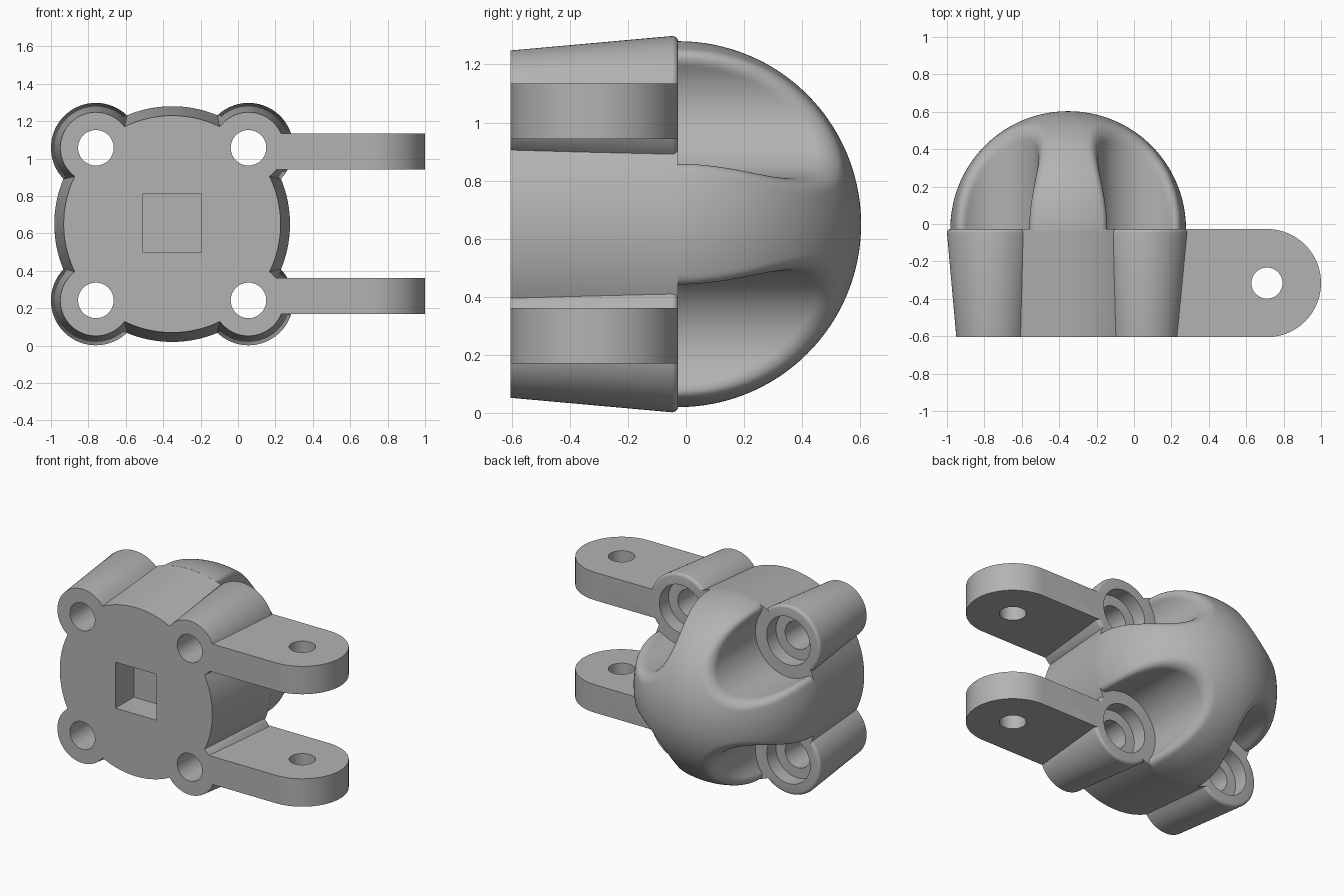
import bpy, bmesh
from math import cos, sin, pi, radians
from mathutils import Vector, Matrix

old = bpy.data.objects.get("Cube")
if old:
    bpy.data.objects.remove(old, do_unlink=True)

CX, CZ = -0.352, 0.65          # body axis
OFF = 0.408                    # boss offset from the body axis
FRONT, BACK = -0.605, -0.027   # ends of the housing
R_DOME, R_GROOVE, FILLET = 0.63, 0.25, 0.05
CENTRE = Vector((CX, BACK, CZ))

grey = bpy.data.materials.new("plain grey")
grey.use_nodes = True
grey.diffuse_color = (0.45, 0.45, 0.45, 1)
grey.node_tree.nodes["Principled BSDF"].inputs["Base Color"].default_value = grey.diffuse_color


def make(name, bm):
    bmesh.ops.recalc_face_normals(bm, faces=bm.faces)
    mesh = bpy.data.meshes.new(name)
    bm.to_mesh(mesh)
    bm.free()
    mesh.materials.append(grey)
    ob = bpy.data.objects.new(name, mesh)
    bpy.context.collection.objects.link(ob)
    return ob


def lathe(name, profile, x, z, steps=96):
    """Solid of revolution about an axis along y, from (radius, y) points."""
    bm = bmesh.new()
    rings = [[bm.verts.new((x + r * cos(2 * pi * i / steps), y, z + r * sin(2 * pi * i / steps)))
              for i in range(steps)] for r, y in profile]
    for a, b in zip(rings, rings[1:]):
        for i in range(steps):
            j = (i + 1) % steps
            bm.faces.new((a[i], a[j], b[j], b[i]))
    bm.faces.new(rings[0])
    bm.faces.new(rings[-1])
    return make(name, bm)


def prism(name, outline, z0, z1):
    """Upright prism from an outline in x and y."""
    bm = bmesh.new()
    face = bm.faces.new([bm.verts.new((x, y, z0)) for x, y in outline])
    top = bmesh.ops.extrude_face_region(bm, geom=[face])["geom"]
    bmesh.ops.translate(bm, vec=(0, 0, z1 - z0),
                        verts=[v for v in top if isinstance(v, bmesh.types.BMVert)])
    return make(name, bm)


def apply_modifiers(ob):
    graph = bpy.context.evaluated_depsgraph_get()
    mesh = bpy.data.meshes.new_from_object(ob.evaluated_get(graph))
    ob.modifiers.clear()
    ob.data = mesh


def combine(ob, tools, operation):
    """Boolean each tool into the object, then discard the tools."""
    for tool in tools:
        mod = ob.modifiers.new("combine", "BOOLEAN")
        mod.operation, mod.solver, mod.object = operation, "EXACT", tool
        apply_modifiers(ob)
        bpy.data.objects.remove(tool, do_unlink=True)


def smooth(ob, degrees):
    bpy.ops.object.select_all(action="DESELECT")
    ob.select_set(True)
    bpy.context.view_layer.objects.active = ob
    bpy.ops.object.shade_smooth_by_angle(angle=radians(degrees))


corners = [(CX + sx * OFF, CZ + sz * OFF) for sx in (-1, 1) for sz in (-1, 1)]

# Tapered drum
housing = lathe("housing", [(0.58, FRONT), (R_DOME, BACK)], CX, CZ, 128)

# Tapered screw bosses with a rounded back rim
rim = [(0.22 + 0.02 * cos(t * pi / 8), BACK - 0.02 + 0.02 * sin(t * pi / 8)) for t in range(5)]
bosses = [lathe("boss", [(0.19, FRONT)] + rim, x, z) for x, z in corners]
combine(housing, bosses, "UNION")

# Two hinge arms with round ends
mid, half = (FRONT + BACK) / 2, (BACK - FRONT) / 2
tip = 1 - half
outline = [(0.05, BACK), (0.05, FRONT)]
outline += [(tip + half * sin(pi * i / 40), mid - half * cos(pi * i / 40)) for i in range(41)]
pin = [(tip + 0.083 * cos(pi * i / 24), mid + 0.083 * sin(pi * i / 24)) for i in range(48)]
for z0 in (0.17, 0.943):
    arm = prism("arm", outline, z0, z0 + 0.192)
    combine(arm, [prism("pin_hole", pin, z0 - 0.1, z0 + 0.3)], "DIFFERENCE")
    combine(housing, [arm], "UNION")

# Counterbored screw holes
bore = [(0.095, FRONT - 0.1), (0.095, BACK - 0.1), (0.165, BACK - 0.1), (0.165, BACK + 0.1)]
combine(housing, [lathe("screw_hole", bore, x, z, 64) for x, z in corners], "DIFFERENCE")

# Square socket in the front
bm = bmesh.new()
bmesh.ops.create_cube(bm, size=1, matrix=Matrix.Translation((CX, FRONT, CZ + 0.005))
                      @ Matrix.Diagonal((0.312, 0.4, 0.316, 1)))
combine(housing, [make("socket", bm)], "DIFFERENCE")
smooth(housing, 30)

# Dome with four scooped grooves
bm = bmesh.new()
bmesh.ops.create_uvsphere(bm, u_segments=96, v_segments=64, radius=R_DOME,
                          matrix=Matrix.Translation(CENTRE))
dome = make("dome", bm)
grooves = [lathe("groove", [(R_GROOVE, -1), (R_GROOVE, 1)], x, z) for x, z in corners]
combine(dome, grooves, "DIFFERENCE")
mod = dome.modifiers.new("even mesh", "REMESH")
mod.mode, mod.voxel_size = "VOXEL", 0.011
apply_modifiers(dome)


def settle(p):
    """Move a point onto the sphere, the groove wall or the fillet between them."""
    for _ in range(6):
        out = p - CENTRE
        axis = Vector((OFF if out.x > 0 else -OFF, 0, OFF if out.z > 0 else -OFF))
        side = Vector((out.x, 0, out.z)) - axis
        u = max(out.length - R_DOME + FILLET, 0)
        v = max(R_GROOVE - side.length + FILLET, 0)
        push = u * out.normalized() - v * side.normalized()
        size = (u * u + v * v) ** 0.5
        if size > 0:
            p = p - push / size * (size - FILLET) * 0.8
    return p


bm = bmesh.new()
bm.from_mesh(dome.data)
for vert in bm.verts:
    vert.co = settle(vert.co)
cut = bmesh.ops.bisect_plane(bm, geom=bm.verts[:] + bm.edges[:] + bm.faces[:],
                             plane_co=(0, BACK - 0.008, 0), plane_no=(0, 1, 0), clear_inner=True)
bmesh.ops.holes_fill(bm, edges=[e for e in bm.edges if e.is_boundary])
bm.to_mesh(dome.data)
bm.free()
smooth(dome, 40)
